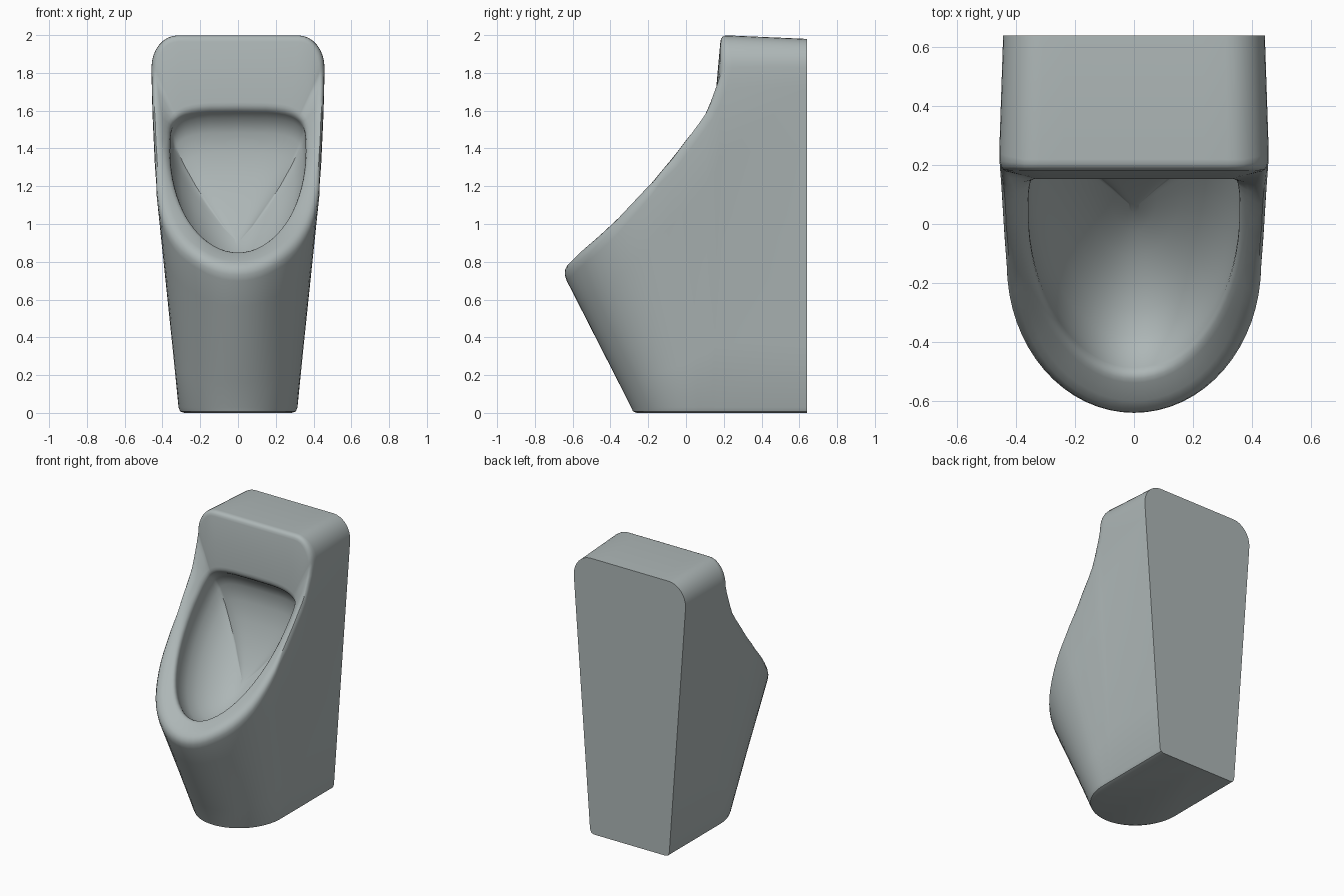
import bpy, bmesh, math
from mathutils import Vector as V

if "Cube" in bpy.data.objects:
    bpy.data.objects.remove(bpy.data.objects["Cube"])

# Side profile of the sloping front: y -> z
PROFILE = [(-.67, .76), (-.6, .83), (-.5, .91), (-.4, 1.0), (-.2, 1.22), (0, 1.49),
           (.08, 1.6), (.13, 1.7), (.185, 1.83)]


def profile_z(y):
    for (a, za), (b, zb) in zip(PROFILE, PROFILE[1:]):
        if y <= b:
            return za + (zb - za) * (y - a) / (b - a)
    return PROFILE[-1][1]


def rounded(p, before, after, r, n=4):
    """Replace the sharp corner p by a small curve."""
    a = p + (before - p).normalized() * r
    b = p + (after - p).normalized() * r
    return [a * (1 - t) ** 2 + p * 2 * t * (1 - t) + b * t * t
            for t in (i / n for i in range(n + 1))]


def opening(p):
    """Point on the bowl opening that belongs to rim point p."""
    th = math.atan2((p.z - 1.4) / .62, p.x / .45)
    c, s = max(math.cos(th), 0), math.sin(th)
    if p.x < 1e-6:
        c = 0
    if s > 0:
        x, z = .355 * c ** .5, 1.4 + .21 * s ** .5
    else:
        x, z = .355 * c, 1.4 + .54 * s
    return V((x, min(-.51 + .98 * (z - .86), .15), z))


# Bowl rings: depth, scale, extra drop
BOWL = [(.09, 1.03, 0), (.16, .97, .01), (.22, .84, .03), (.26, .66, .06),
        (.29, .45, .09), (.305, .22, .12), (.31, .05, .13)]
CENTRE = V((0, -.18, 1.24))


def tail(p, before, r):
    """Rim edge, rim face, inner lip and bowl wall, from outside in."""
    q = opening(p)
    bowl = [CENTRE + (q - CENTRE) * s + V((0, .75 * d, -.66 * d - e)) for d, s, e in BOWL]
    lip = rounded(q, p, bowl[0], .035)
    edge = rounded(p, before, q, r)
    return edge + [edge[-1].lerp(lip[0], .5)] + lip + bowl


# Front and side columns, running up from the base
STEPS = 5
front, heads = [], []
rims = []
for i in range(17):
    t = math.pi / 2 * i / 16
    s, c = math.sin(t), math.cos(t)
    rims.append(((.44 * s, -.15 - .515 * c), (.315 * s, .05 - .34 * c), (.285 * s, .05 - .31 * c), False))
for i in range(1, 9):
    k = i / 8
    rims.append(((.44 + .02 * k, -.15 + .31 * k), (.315, .05 + .11 * k), (.285, .05 + .11 * k), True))
for (x, y), b, b0, side in rims:
    p = V((x, y, profile_z(y)))
    base = V((*b, .03))
    before = V((x - .03, .64, p.z - .4)) if side else base
    end = tail(p, before, .075)
    foot = V((b[0] * .7 + b0[0] * .3, b[1] * .7 + b0[1] * .3, .008))
    wall = [V((*b0, 0)), foot] + [base.lerp(end[0], j / STEPS) for j in range(STEPS)]
    front.append(wall + end)

# Head columns, running forward from the wall side
outline = [(.32 + .14 * math.cos(a), 1.83 + .17 * math.sin(a))
           for a in (math.pi / 2 * i / 8 for i in range(9))]
outline += [(.24, 2), (.16, 2), (.08, 2), (0, 2)]
for i, (x, z) in enumerate(outline):
    root = V((x * .967, .64, z - .02 * (z - 1.83) / .17))
    p = V((x, .185, z))
    r = .06 - .025 * min(i / 6, 1)
    heads.append([root] + tail(p, root, r))

# Assemble the right half
bm = bmesh.new()
fc = [[bm.verts.new(p) for p in col] for col in front]
hc = [[bm.verts.new(p) for p in col] for col in heads]
M = STEPS + 2                                   # index where the rim edge starts


def strip(a, b):
    for j in range(len(a) - 1):
        bm.faces.new((a[j], b[j], b[j + 1], a[j + 1]))


for cols in (fc, hc):
    for a, b in zip(cols, cols[1:]):
        strip(a, b)
strip(fc[-1][M:], hc[0][1:])

# Side panel to the flat back
back = []
for j in range(M + 1):
    z = front[-1][j].z
    x = (.285, .306)[j] if j < 2 else .313 + .0722 * z
    back.append(bm.verts.new((x, .64, z)))
strip(fc[-1][:M + 1], back)
bm.faces.new((fc[-1][M], hc[0][1], hc[0][0], back[M]))

# Flat bottom, flat back and bowl floor
corner = bm.verts.new((0, .64, 0))
bm.faces.new([c[0] for c in fc] + [back[0], corner])
bm.faces.new([corner] + back + [c[0] for c in hc])
bm.faces.new([c[-1] for c in fc] + [c[-1] for c in hc])

# Mirror to the left half
for v in bm.verts:
    if abs(v.co.x) < 1e-4:
        v.co.x = 0
geom = bm.verts[:] + bm.edges[:] + bm.faces[:]
bmesh.ops.mirror(bm, geom=geom, axis='X', merge_dist=1e-5)
bmesh.ops.remove_doubles(bm, verts=bm.verts[:], dist=1e-5)
bmesh.ops.recalc_face_normals(bm, faces=bm.faces[:])

mesh = bpy.data.meshes.new("urinal_body")
bm.to_mesh(mesh)
bm.free()
body = bpy.data.objects.new("urinal_body", mesh)
bpy.context.collection.objects.link(body)
mat = bpy.data.materials.new("grey_green_ceramic")
mat.diffuse_color = (.42, .47, .47, 1)
mat.use_nodes = True
mat.node_tree.nodes["Principled BSDF"].inputs["Base Color"].default_value = mat.diffuse_color
mesh.materials.append(mat)
bpy.context.view_layer.objects.active = body
body.select_set(True)
bpy.ops.object.shade_smooth_by_angle(angle=math.radians(45))
